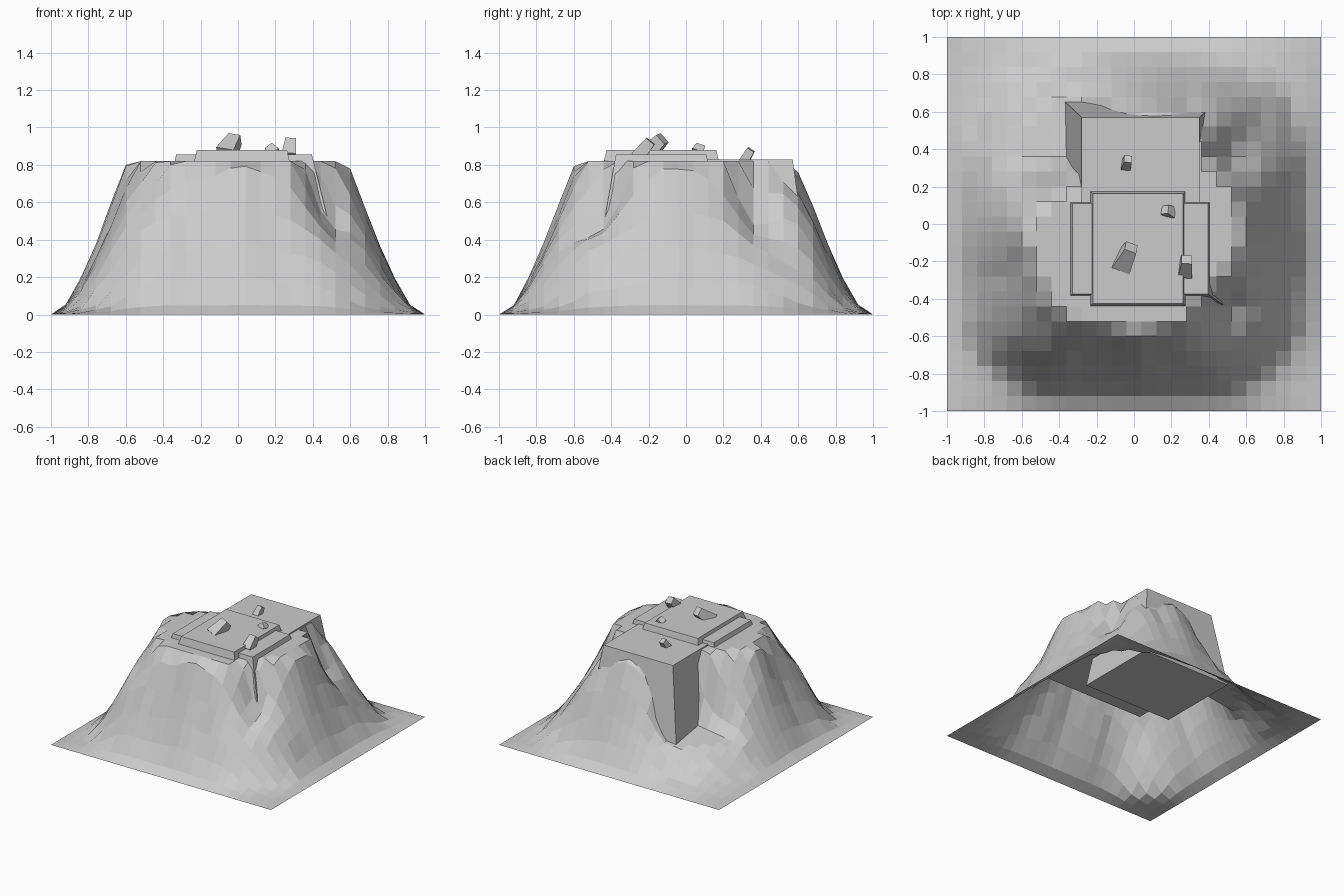
import bpy, bmesh, math, random
from mathutils import Vector

if "Cube" in bpy.data.objects:
    bpy.data.objects.remove(bpy.data.objects["Cube"])

random.seed(4)


def make_object(name, bm):
    bmesh.ops.recalc_face_normals(bm, faces=bm.faces)
    mesh = bpy.data.meshes.new(name)
    bm.to_mesh(mesh)
    bm.free()
    ob = bpy.data.objects.new(name, mesh)
    bpy.context.collection.objects.link(ob)
    return ob


# Hillside: 25 x 25 cell height field with a clipped flat top
PROFILE = [(0.59, 0.82), (0.68, 0.58), (0.76, 0.37), (0.84, 0.19),
           (0.92, 0.05), (1.02, 0.015), (1.2, 0.0)]
# hollows and swells in the slope: x, y, strength, spread
DENTS = [(-0.62, 0.66, 0.08, 0.12),    # back left slope
         (0.50, 0.34, 0.09, 0.025),    # right hollow
         (0.44, 0.64, -0.05, 0.03),    # back right shoulder
         (-0.60, -0.65, -0.06, 0.10),  # front left swell
         (0.64, -0.70, -0.03, 0.06),   # front right swell
         (0.48, -0.42, 0.075, 0.015)]  # front right notch


def slope_height(r):
    if r <= PROFILE[0][0]:
        return PROFILE[0][1]
    for (r0, z0), (r1, z1) in zip(PROFILE, PROFILE[1:]):
        if r <= r1:
            return z0 + (z1 - z0) * (r - r0) / (r1 - r0)
    return 0.0


def hill_height(x, y):
    r = math.hypot(x, y)
    square = (abs(x) ** 3.3 + abs(y) ** 3.3) ** (1 / 3.3)
    t = min(max((r - 0.62) / 0.38, 0), 1)
    eff = r + (square - r) * t
    a = math.atan2(y, x)
    fade = max(0, 1 - max(abs(x), abs(y)) ** 6)
    eff += fade * (0.007 * math.sin(7 * a + 1) + 0.006 * math.sin(13 * a)
                   + random.uniform(-0.006, 0.006))
    outer = min(max((1.15 - r) / 0.3, 0), 1)
    for dx, dy, amp, spread in DENTS:
        eff += outer * amp * math.exp(-((x - dx) ** 2 + (y - dy) ** 2) / spread)
    # back left gully, never deeper than the slope below it
    gully = 0.28 * math.exp(-((x + 0.34) ** 2 + (y - 0.38) ** 2) / 0.07)
    eff = max(eff, min(eff + gully, 0.76 + 0.08 * r))
    if max(abs(x), abs(y)) > 0.99:
        return 0.0
    return slope_height(eff)


bm = bmesh.new()
bmesh.ops.create_grid(bm, x_segments=25, y_segments=25, size=1)
for v in bm.verts:
    v.co.z = hill_height(v.co.x, v.co.y)
hill = make_object("hillside", bm)


# Flared stone platforms: top rectangle, depth range, outward flare
def platform(name, x0, x1, y0, y1, top, bottom, fx, fy):
    bm = bmesh.new()
    bmesh.ops.create_cube(bm, size=2)
    for v in bm.verts:
        low = v.co.z < 0
        ex, ey = (fx, fy) if low else (0, 0)
        v.co = Vector((x1 + ex if v.co.x > 0 else x0 - ex,
                       y1 + ey if v.co.y > 0 else y0 - ey,
                       bottom if low else top))
    return make_object(name, bm)


platform("rear_platform", -0.28, 0.35, 0.05, 0.57, 0.83, 0.22, 0.09, 0.085)
platform("wide_platform", -0.33, 0.395, -0.375, 0.11, 0.855, 0.45, 0.10, 0.07)
platform("upper_platform", -0.22, 0.262, -0.425, 0.162, 0.88, 0.66, 0.05, 0.05)


# Leaning tapered boulders
def boulder(name, base, tip, w0, w1, roll=0.0):
    base, tip = Vector(base), Vector(tip)
    axis = tip - base
    rot = axis.to_track_quat('Z', 'Y').to_matrix()
    bm = bmesh.new()
    bmesh.ops.create_cube(bm, size=2)
    c, s = math.cos(roll), math.sin(roll)
    for v in bm.verts:
        w = w1 if v.co.z > 0 else w0
        p = Vector((c * v.co.x - s * v.co.y, s * v.co.x + c * v.co.y, 0)) * w
        v.co = (tip if v.co.z > 0 else base) + rot @ p
    return make_object(name, bm)


boulder("boulder_large", (-0.065, -0.22, 0.85), (-0.015, -0.125, 0.94), 0.05, 0.033, 0.2)
boulder("boulder_right", (0.272, -0.26, 0.84), (0.282, -0.19, 0.927), 0.038, 0.028, 0.1)
boulder("boulder_small", (0.195, 0.06, 0.86), (0.165, 0.077, 0.897), 0.032, 0.023, 0.5)
boulder("boulder_rear", (-0.045, 0.305, 0.81), (-0.032, 0.348, 0.882), 0.026, 0.021, 0.2)
